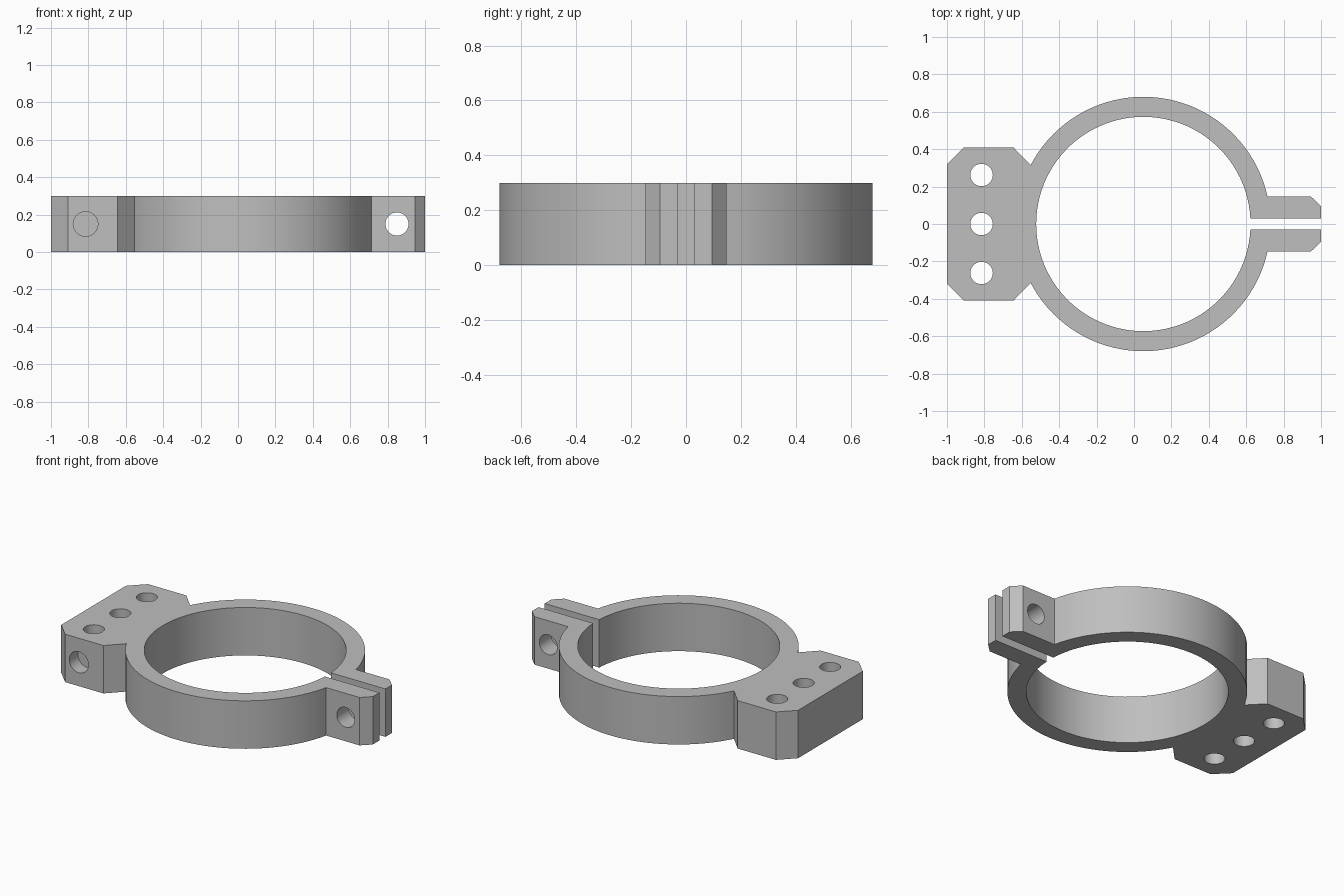
import bpy
import bmesh
from math import pi, asin, sin, cos, radians
from mathutils import Vector

HEIGHT = 0.30
RING_X = 0.05
R_OUT, R_IN = 0.68, 0.573
GAP = 0.03          # half width of the slit
LUG_Y = 0.148       # outer face of each clamping lug
BLOCK_Y = 0.41      # half width of the mounting block

default = bpy.data.objects.get("Cube")
if default:
    bpy.data.objects.remove(default, do_unlink=True)

grey = bpy.data.materials.new("plain grey")
grey.use_nodes = True
colour = (0.52, 0.52, 0.52, 1)
grey.diffuse_color = colour
grey.node_tree.nodes["Principled BSDF"].inputs["Base Color"].default_value = colour


def arc(radius, start, end, steps):
    angles = [start + (end - start) * i / steps for i in range(steps + 1)]
    return [(RING_X + radius * cos(a), radius * sin(a)) for a in angles]


def add_object(name, bm):
    mesh = bpy.data.meshes.new(name)
    bm.to_mesh(mesh)
    bm.free()
    obj = bpy.data.objects.new(name, mesh)
    bpy.context.collection.objects.link(obj)
    mesh.materials.append(grey)
    return obj


# Half outline: bore, clamping lug, ring outside, mounting block
half = arc(R_IN, pi, asin(GAP / R_IN), 48)
half += [(1, GAP), (1, 0.095), (0.945, LUG_Y)]
half += arc(R_OUT, asin(LUG_Y / R_OUT), pi - asin(0.315 / R_OUT), 40)
half += [(-0.645, BLOCK_Y), (-0.91, BLOCK_Y), (-1, 0.32)]
outline = half + [(x, -y) for x, y in reversed(half[1:])]

# Extrude the outline into the clamp
bm = bmesh.new()
face = bm.faces.new([bm.verts.new((x, y, 0)) for x, y in outline])
result = bmesh.ops.extrude_face_region(bm, geom=[face], use_keep_orig=True)
top = [v for v in result["geom"] if isinstance(v, bmesh.types.BMVert)]
bmesh.ops.translate(bm, verts=top, vec=(0, 0, HEIGHT))
bmesh.ops.recalc_face_normals(bm, faces=bm.faces)
clamp = add_object("clamp_body", bm)
bpy.context.view_layer.objects.active = clamp
clamp.select_set(True)


def drill(start, end, radius):
    """Cut a round hole between two points."""
    start, end = Vector(start), Vector(end)
    cut = bmesh.new()
    bmesh.ops.create_cone(cut, cap_ends=True, segments=40, radius1=radius,
                          radius2=radius, depth=(end - start).length)
    turn = (end - start).to_track_quat("Z", "Y")
    bmesh.ops.rotate(cut, verts=cut.verts, matrix=turn.to_matrix())
    bmesh.ops.translate(cut, verts=cut.verts, vec=(start + end) / 2)
    cutter = add_object("hole_cutter", cut)
    cutter.hide_render = True
    mod = clamp.modifiers.new("hole", "BOOLEAN")
    mod.operation = "DIFFERENCE"
    mod.solver = "EXACT"
    mod.object = cutter
    bpy.ops.object.modifier_apply(modifier=mod.name)
    bpy.data.objects.remove(cutter, do_unlink=True)


# Three mounting holes through the block
for y in (-0.262, 0, 0.262):
    drill((-0.815, y, -0.1), (-0.815, y, HEIGHT + 0.1), 0.06)

# Screw hole through both lugs
drill((0.85, -0.3, HEIGHT / 2), (0.85, 0.3, HEIGHT / 2), 0.062)

# Blind hole in the front of the block
drill((-0.815, -0.6, HEIGHT / 2), (-0.815, -BLOCK_Y + 0.085, HEIGHT / 2), 0.066)

bpy.ops.object.shade_smooth_by_angle(angle=radians(25))
